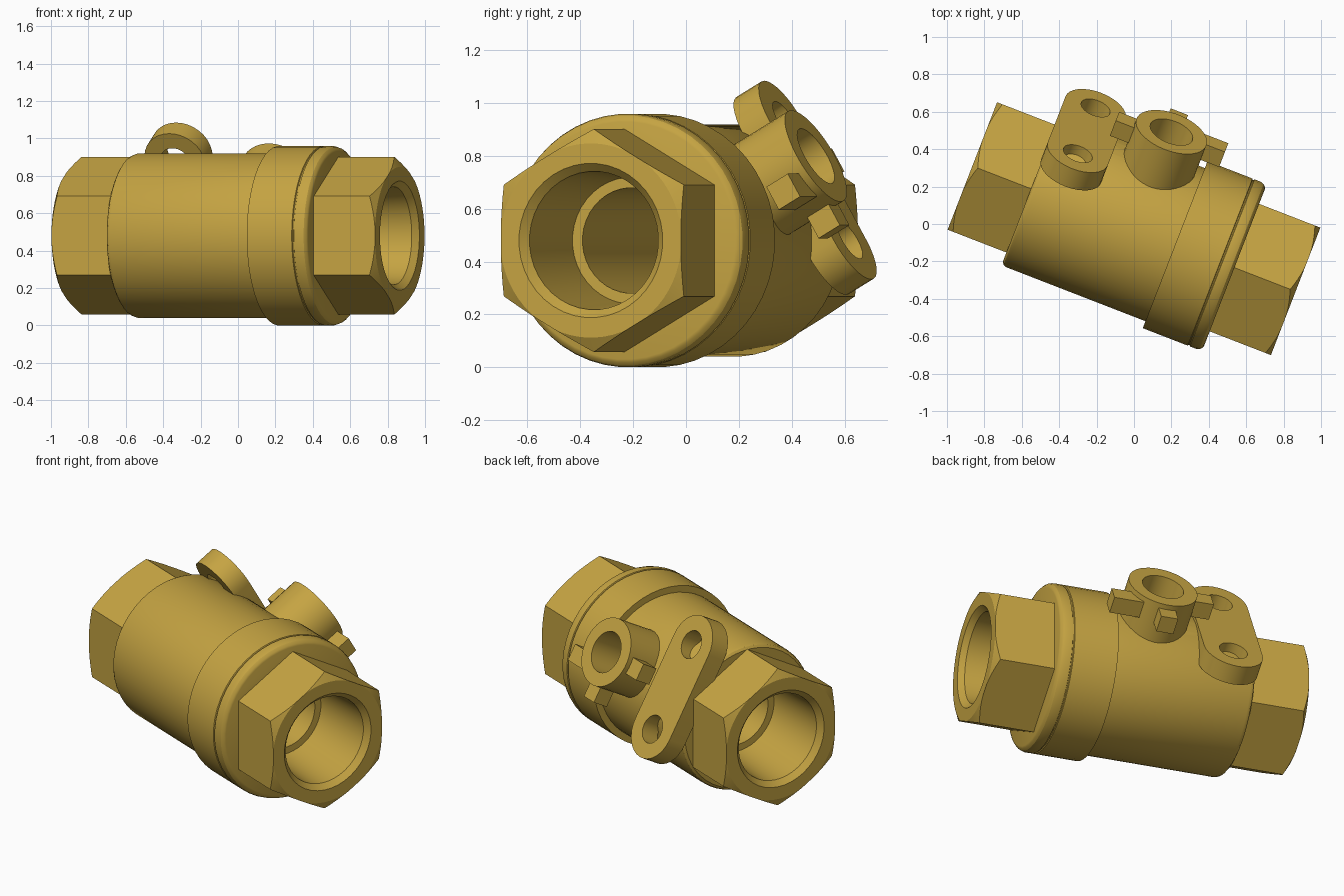
import bpy, bmesh, math
from mathutils import Matrix, Vector

old = bpy.data.objects.get("Cube")
if old:
    bpy.data.objects.remove(old, do_unlink=True)

brass = bpy.data.materials.new("brass")
brass.use_nodes = True
COLOR = (0.56, 0.37, 0.055, 1)
brass.diffuse_color = COLOR
brass.node_tree.nodes["Principled BSDF"].inputs["Base Color"].default_value = COLOR

# Pipe frame: local x runs along the bore, turned in plan
PIPE = Matrix.Translation((0, -0.025, 0.48)) @ Matrix.Rotation(math.radians(-21.2), 4, 'Z')
# Stem frame: local z points out along the stem, x along the bore
STEM = PIPE @ Matrix.Rotation(math.radians(-60), 4, 'X')
# Turns a z-axis lathe into an x-axis one
ALONG_X = PIPE @ Matrix.Rotation(math.radians(90), 4, 'Y')


def finish(name, bm, matrix):
    bmesh.ops.transform(bm, matrix=matrix, verts=bm.verts)
    bmesh.ops.recalc_face_normals(bm, faces=bm.faces)
    mesh = bpy.data.meshes.new(name)
    bm.to_mesh(mesh)
    bm.free()
    mesh.materials.append(brass)
    obj = bpy.data.objects.new(name, mesh)
    bpy.context.collection.objects.link(obj)
    return obj


def lathe(name, profile, matrix, segments=40):
    """Solid of revolution from (position, radius) pairs, capped at both ends."""
    bm = bmesh.new()
    rings = []
    for pos, rad in profile:
        angles = [2 * math.pi * (i + 0.5) / segments for i in range(segments)]
        rings.append([bm.verts.new((rad * math.cos(a), rad * math.sin(a), pos)) for a in angles])
    for a, b in zip(rings, rings[1:]):
        for i in range(segments):
            j = (i + 1) % segments
            bm.faces.new((a[i], a[j], b[j], b[i]))
    bm.faces.new(rings[0][::-1])
    bm.faces.new(rings[-1])
    return finish(name, bm, matrix)


def prism(name, outline, low, high, matrix):
    bm = bmesh.new()
    face = bm.faces.new([bm.verts.new((x, y, low)) for x, y in outline])
    out = bmesh.ops.extrude_face_region(bm, geom=[face])
    moved = [v for v in out["geom"] if isinstance(v, bmesh.types.BMVert)]
    bmesh.ops.translate(bm, verts=moved, vec=Vector((0, 0, high - low)))
    return finish(name, bm, matrix)


def box(name, x, y, z, matrix):
    return prism(name, [(x[0], y[0]), (x[1], y[0]), (x[1], y[1]), (x[0], y[1])], z[0], z[1], matrix)


def activate(obj):
    bpy.ops.object.select_all(action='DESELECT')
    obj.select_set(True)
    bpy.context.view_layer.objects.active = obj


def combine(obj, tool, operation):
    mod = obj.modifiers.new("cut", 'BOOLEAN')
    mod.operation = operation
    mod.solver = 'EXACT'
    mod.object = tool
    activate(obj)
    bpy.ops.object.modifier_apply(modifier=mod.name)


def drop(*tools):
    for tool in tools:
        bpy.data.objects.remove(tool, do_unlink=True)


# Stepped through-bore cutter, mirrored end to end
half = [(0.5, 0.2), (0.501, 0.24), (0.895, 0.262), (0.93, 0.295), (0.96, 0.295)]
bore = lathe("bore_cutter", [(-p, r) for p, r in half[::-1]] + half, ALONG_X)
stem_bore = lathe("stem_bore_cutter", [(0.34, 0.12), (0.8, 0.12)], STEM)

# Main barrel with collar and rounded end cap
body = lathe("valve_body", [
    (-0.59, 0.42), (-0.58, 0.434), (-0.565, 0.44), (0.236, 0.44), (0.236, 0.48),
    (0.494, 0.48), (0.497, 0.474), (0.503, 0.474), (0.506, 0.48), (0.54, 0.48),
    (0.56, 0.474), (0.572, 0.462), (0.576, 0.45)], ALONG_X, 48)
combine(body, bore, 'DIFFERENCE')
combine(body, stem_bore, 'DIFFERENCE')
parts = [body]

# Hexagonal pipe ends with chamfered corners
HEX_R = 0.422
hexagon = [(HEX_R * math.cos(math.radians(a)), HEX_R * math.sin(math.radians(a)))
           for a in range(0, 360, 60)]
for name, side, start in (("left_hex_end", 1, 0.565), ("right_hex_end", -1, 0.575)):
    low, high = sorted((side * start, side * 0.927))
    nut = prism(name, hexagon, low, high, ALONG_X)
    trim = [(0.5, 0.45), (0.88, 0.45), (0.94, 0.345)]
    chamfer = lathe("chamfer_cutter", [(side * p, r) for p, r in trim], ALONG_X, 64)
    combine(nut, chamfer, 'INTERSECT')
    combine(nut, bore, 'DIFFERENCE')
    drop(chamfer)
    parts.append(nut)

# Stem boss and its three stop lugs
boss = lathe("stem_boss", [(0.33, 0.2), (0.64, 0.2)], STEM)
combine(boss, stem_bore, 'DIFFERENCE')
parts.append(boss)
LUG_Z = (0.51, 0.61)
parts += [
    box("left_stop_lug", (0.13, 0.305), (0.06, 0.16), LUG_Z, STEM),
    box("right_stop_lug", (-0.3, -0.17), (-0.05, 0.05), LUG_Z, STEM),
    box("lower_stop_lug", (-0.05, 0.05), (0.17, 0.285), LUG_Z, STEM),
]

# Mounting plate with rounded ends and two bolt holes
PLATE_X, HOLE_Y, END_R = -0.425, 0.262, 0.172
outline = []
for side in (1, -1):
    for i in range(17):
        a = math.pi * i / 16
        outline.append((PLATE_X + side * END_R * math.cos(a), side * (HOLE_Y + END_R * math.sin(a))))
plate = prism("mounting_plate", outline, 0.34, 0.458, STEM)
for side in (1, -1):
    hole = lathe("hole_cutter", [(0.3, 0.082), (0.5, 0.082)],
                 STEM @ Matrix.Translation((PLATE_X, side * HOLE_Y, 0)), 24)
    combine(plate, hole, 'DIFFERENCE')
    drop(hole)
parts.append(plate)

drop(bore, stem_bore)
for part in parts:
    activate(part)
    bpy.ops.object.shade_smooth_by_angle(angle=math.radians(28))
